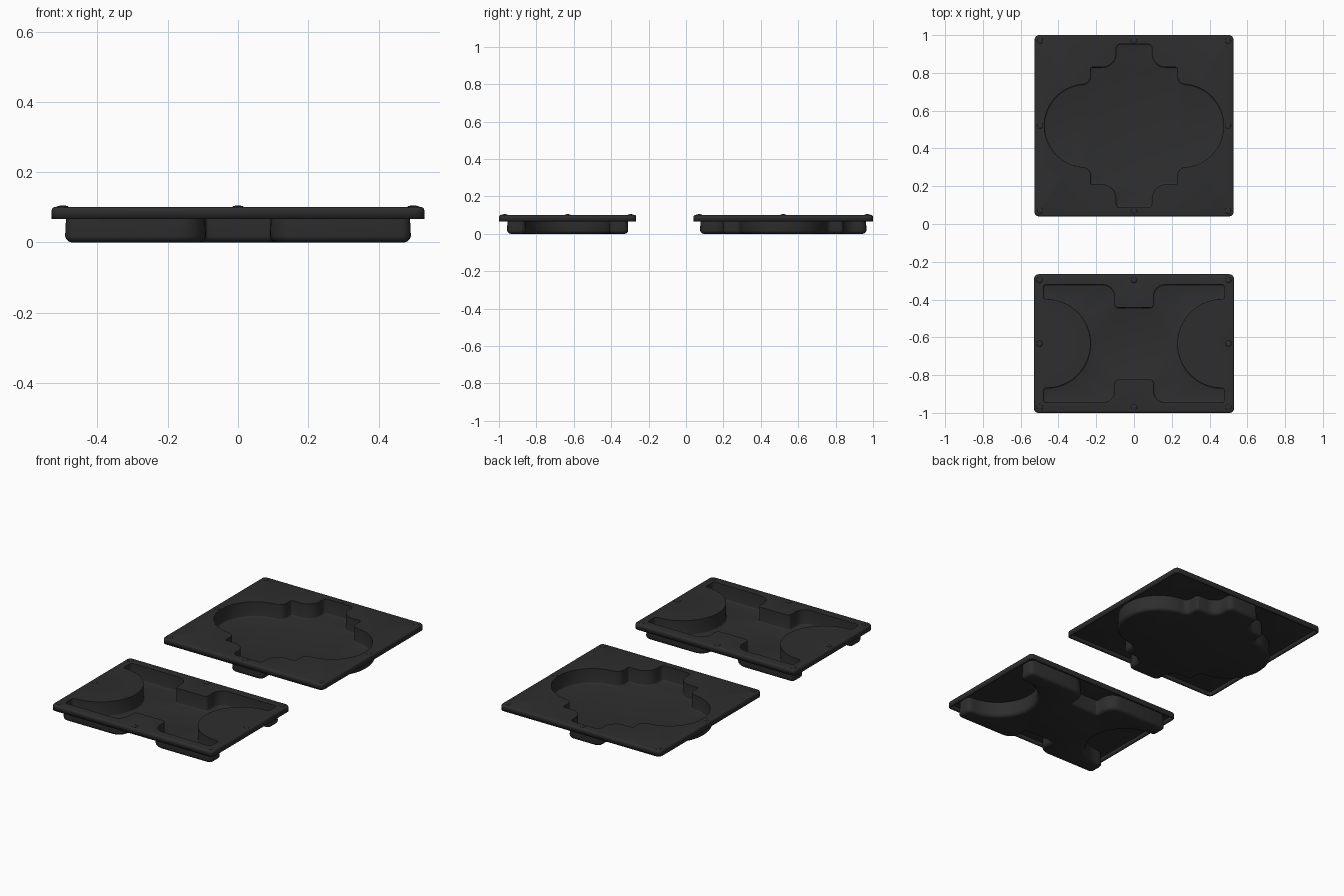
import bpy, bmesh, math
from mathutils import Vector

if "Cube" in bpy.data.objects:
    bpy.data.objects.remove(bpy.data.objects["Cube"])

TOP, SKIRT, WALL = 0.101, 0.067, 0.012

plastic = bpy.data.materials.new("black plastic")
plastic.diffuse_color = (0.027, 0.027, 0.027, 1)
plastic.use_nodes = True
plastic.node_tree.nodes["Principled BSDF"].inputs["Base Color"].default_value = plastic.diffuse_color


def arc(cx, cy, r, a0, a1, n):
    """Points along a circular arc, angles in degrees."""
    return [(cx + r * math.cos(math.radians(a0 + (a1 - a0) * i / n)),
             cy + r * math.sin(math.radians(a0 + (a1 - a0) * i / n))) for i in range(n + 1)]


def four_way(q):
    """Mirror a quarter outline that runs from the +x axis to the +y axis."""
    half = q + [(-x, y) for x, y in reversed(q)]
    pts = half + [(x, -y) for x, y in reversed(half)]
    out = []
    for p in pts:
        v = Vector(p)
        if not out or (v - out[-1]).length > 1e-4:
            out.append(v)
    if (out[0] - out[-1]).length < 1e-4:
        out.pop()
    return out


def inset(pts, d):
    """Move a counter-clockwise outline inwards by d."""
    res = []
    for i, p in enumerate(pts):
        a = (p - pts[i - 1]).normalized()
        b = (pts[(i + 1) % len(pts)] - p).normalized()
        n = Vector((-a.y - b.y, a.x + b.x)).normalized()
        res.append(p + n * d / max(0.6, n.dot(Vector((-a.y, a.x)))))
    return res


def finish(ob, angle):
    ob.data.materials.append(plastic)
    bpy.ops.object.select_all(action='DESELECT')
    ob.select_set(True)
    bpy.context.view_layer.objects.active = ob
    bpy.ops.object.shade_smooth_by_angle(angle=math.radians(angle))


def tray(name, cy, hx, hy, quarter):
    bm = bmesh.new()

    def ring(pts, z):
        vs = [bm.verts.new((p.x, p.y, z)) for p in pts]
        return vs, [bm.edges.new((vs[i - 1], vs[i])) for i in range(len(vs))]

    def bridge(a, b):
        for i in range(len(a)):
            bm.faces.new((a[i - 1], a[i], b[i], b[i - 1]))

    # skirt around the plate, with a rounded top edge
    r = 0.025
    rim = four_way([(hx, 0)] + arc(hx - r, hy - r, r, 0, 90, 6) + [(0, hy)])
    f = 0.01
    levels = [(0, SKIRT)] + [(f * (1 - math.cos(t)), TOP - f + f * math.sin(t))
                             for t in (0, math.pi / 6, math.pi / 3, math.pi / 2)]
    loops = [ring(inset(rim, d), z) for d, z in levels]
    for a, b in zip(loops, loops[1:]):
        bridge(a[0], b[0])
    # recessed cup with a rounded floor edge
    hole = four_way(quarter)
    f = 0.008
    levels = [(0, TOP)] + [(f * (1 - math.cos(t)), WALL + f - f * math.sin(t))
                           for t in (0, math.pi / 6, math.pi / 3, math.pi / 2)]
    cup = [ring(inset(hole, d), z) for d, z in levels]
    for a, b in zip(cup, cup[1:]):
        bridge(a[0], b[0])
    # flat plate around the cup, and the cup floor
    bmesh.ops.triangle_fill(bm, edges=loops[-1][1] + cup[0][1], use_beauty=True)
    bmesh.ops.triangle_fill(bm, edges=cup[-1][1], use_beauty=True)
    bmesh.ops.recalc_face_normals(bm, faces=bm.faces[:])
    if sum(fc.normal.z * fc.calc_area() for fc in bm.faces) < 0:
        bmesh.ops.reverse_faces(bm, faces=bm.faces[:])
    me = bpy.data.meshes.new(name)
    bm.to_mesh(me)
    bm.free()
    ob = bpy.data.objects.new(name, me)
    ob.location.y = cy
    bpy.context.collection.objects.link(ob)
    finish(ob, 35)
    shell = ob.modifiers.new("wall thickness", 'SOLIDIFY')
    shell.thickness = WALL
    shell.offset = -1

    # small stacking bumps at the corners and the middle of each side
    for ix in (-1, 0, 1):
        for iy in (-1, 0, 1):
            if ix or iy:
                bpy.ops.mesh.primitive_uv_sphere_add(
                    segments=16, ring_count=8, radius=1,
                    location=(ix * (hx - 0.03), cy + iy * (hy - 0.03), TOP))
                bump = bpy.context.object
                bump.name = name + "_bump"
                bump.scale = (0.016, 0.016, 0.004)
                finish(bump, 60)


# large tray: round-sided cup with stepped ends
large = (arc(0.255, 0, 0.22, 0, 85, 20)
         + arc(0.272, 0.262, 0.042, 265, 180, 6)
         + arc(0.222, 0.302, 0.008, 0, 90, 3)
         + arc(0.17, 0.385, 0.075, 270, 180, 8)
         + arc(0.073, 0.411, 0.022, 0, 90, 5) + [(0, 0.433)])
tray("large_tray", 0.52, 0.527, 0.48, large)

# small tray: cup squeezed by a half-round on each side and a notch at each end
small = (arc(0.465, 0, 0.235, 180, 94, 20)
         + arc(0.465, 0.25, 0.015, -80, 0, 3)
         + arc(0.465, 0.297, 0.015, 0, 90, 3)
         + arc(0.165, 0.25, 0.062, 90, 180, 8)
         + arc(0.083, 0.21, 0.02, 0, -90, 5) + [(0, 0.19)])
tray("small_tray", -0.633, 0.53, 0.367, small)
